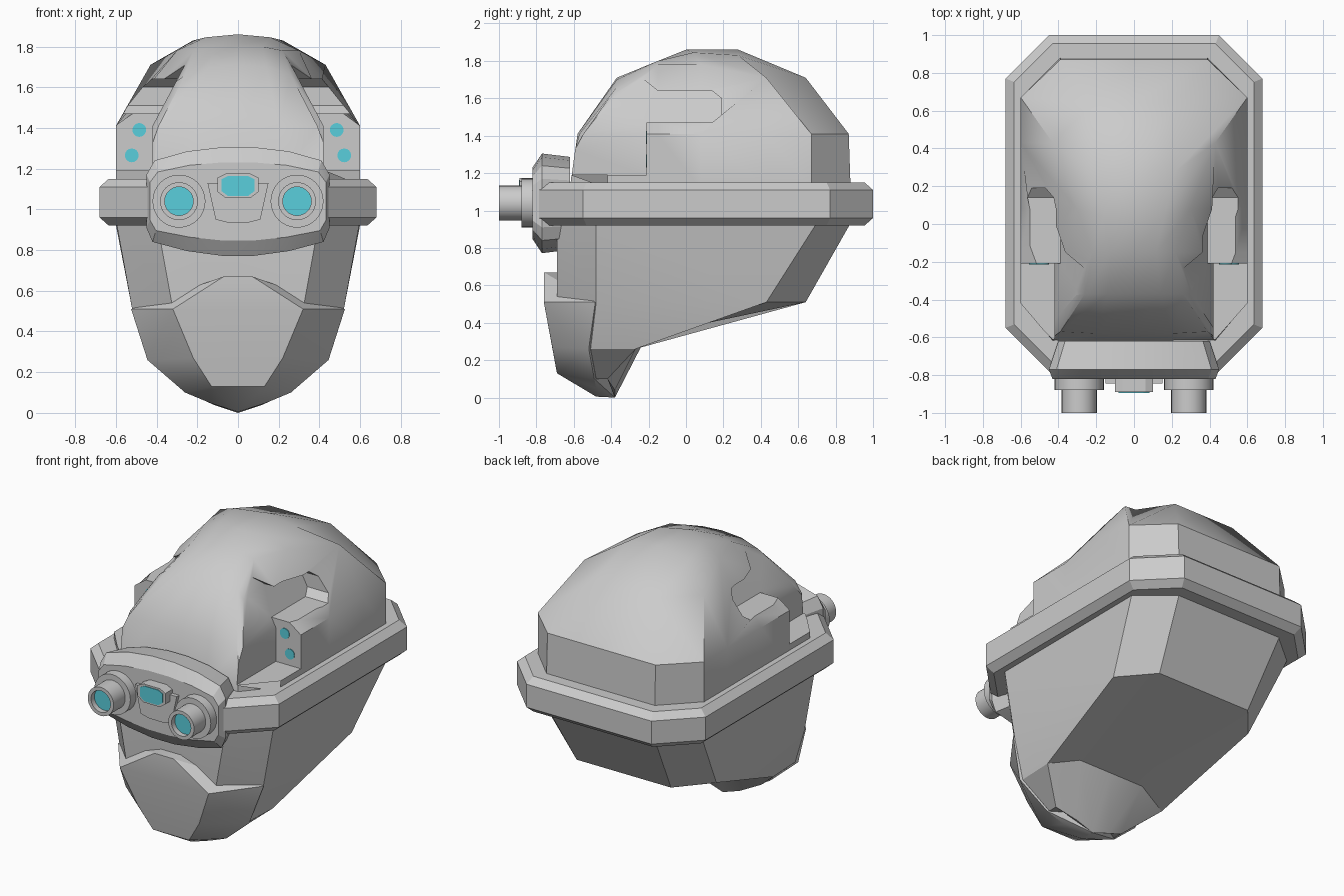
import bpy, bmesh, math
from mathutils import Vector

if "Cube" in bpy.data.objects:
    bpy.data.objects.remove(bpy.data.objects["Cube"])


def finish(name, bm, angle=25, color=None):
    bmesh.ops.remove_doubles(bm, verts=bm.verts, dist=0.0005)
    bmesh.ops.recalc_face_normals(bm, faces=bm.faces)
    me = bpy.data.meshes.new(name)
    bm.to_mesh(me)
    bm.free()
    ob = bpy.data.objects.new(name, me)
    bpy.context.collection.objects.link(ob)
    smooth(ob, angle)
    if color:
        me.materials.append(color)
    return ob


def smooth(ob, angle):
    ob.data.polygons.foreach_set("use_smooth", [True] * len(ob.data.polygons))
    ob.data.set_sharp_from_angle(angle=math.radians(angle))


def both(points):
    return [(s * x, y, z) for x, y, z in points for s in (1, -1)]


def loft(name, rows, angle):
    """Skin half-rows (running outward from x = 0), mirrored in x, and cap the ends."""
    bm = bmesh.new()
    full = [[(-x, y, z) for x, y, z in r[:0:-1]] + list(r) for r in rows]
    grid = [[bm.verts.new(p) for p in r] for r in full]
    for a, b in zip(grid, grid[1:]):
        for i in range(len(a) - 1):
            bm.faces.new((a[i], a[i + 1], b[i + 1], b[i]))
    bmesh.ops.remove_doubles(bm, verts=bm.verts, dist=0.0005)
    bmesh.ops.holes_fill(bm, edges=[e for e in bm.edges if e.is_boundary], sides=0)
    return finish(name, bm, angle)


def hull(name, points, angle=20, color=None):
    bm = bmesh.new()
    for p in set(points):
        bm.verts.new(p)
    r = bmesh.ops.convex_hull(bm, input=bm.verts)
    junk = {g for g in r["geom_interior"] + r["geom_unused"] if isinstance(g, bmesh.types.BMVert)}
    bmesh.ops.delete(bm, geom=list(junk), context='VERTS')
    bmesh.ops.dissolve_limit(bm, angle_limit=0.01, verts=bm.verts, edges=bm.edges)
    return finish(name, bm, angle, color)


def prism(name, profile, inner, s):
    """Side cutter: (y, z) profile from x = inner(z) out to x = 0.9."""
    bm = bmesh.new()
    a = [bm.verts.new((s * inner(z), y, z)) for y, z in profile]
    b = [bm.verts.new((s * 0.9, y, z)) for y, z in profile]
    bm.faces.new(a)
    bm.faces.new(b)
    n = len(a)
    for i in range(n):
        bm.faces.new((a[i], a[(i + 1) % n], b[(i + 1) % n], b[i]))
    return finish(name, bm)


def lathe(name, cx, cz, profile, n=32, color=None):
    """Revolve (radius, y) pairs around an axis along y."""
    bm = bmesh.new()
    rings = [[bm.verts.new((cx + r * math.cos(t), y, cz + r * math.sin(t)))
              for t in (2 * math.pi * k / n for k in range(n))] for r, y in profile]
    for a, b in zip(rings, rings[1:]):
        for k in range(n):
            bm.faces.new((a[k], a[(k + 1) % n], b[(k + 1) % n], b[k]))
    bm.faces.new(rings[0])
    bm.faces.new(rings[-1])
    return finish(name, bm, 30, color)


cyan = bpy.data.materials.new("cyan_glass")
cyan.diffuse_color = (0.1, 0.62, 0.72, 1)
cyan.use_nodes = True
cyan.node_tree.nodes["Principled BSDF"].inputs["Base Color"].default_value = cyan.diffuse_color

# Upper dome: centre, mid, ridge, wall top, wall bottom
B, W = 1.12, 1.41
dome = loft("upper_dome", [
    [(0, -.62, B), (.2, -.62, B), (.42, -.62, B), (.43, -.62, B), (.43, -.62, B)],
    [(0, -.58, W), (.2, -.58, W), (.39, -.57, W), (.43, -.6, 1.3), (.43, -.62, B)],
    [(0, -.37, 1.71), (.14, -.37, 1.70), (.26, -.37, 1.66), (.6, -.42, W), (.6, -.42, B)],
    [(0, -.15, 1.8), (.12, -.15, 1.8), (.22, -.15, 1.78), (.6, -.15, W), (.6, -.15, B)],
    [(0, 0, 1.86), (.16, .04, 1.845), (.3, .08, 1.78), (.6, .08, W), (.6, .08, B)],
    [(0, .28, 1.86), (.22, .28, 1.83), (.43, .43, 1.71), (.6, .43, W), (.6, .43, B)],
    [(0, .64, 1.71), (.22, .64, 1.71), (.6, .67, W), (.6, .67, W), (.6, .67, B)],
    [(0, .87, W)] + [(.39, .87, W)] * 3 + [(.39, .88, B)],
    [(0, .88, B)] + [(.39, .88, B)] * 4,
], 35)

# Side recesses with a hooked slot above each light pod
step = [(-.8, 1.19), (-.21, 1.19), (-.21, 1.42), (-.8, 1.42)]
slot = [(-.8, 1.41), (-.21, 1.41), (-.21, 1.47), (.14, 1.47), (.19, 1.51),
        (.19, 1.6), (.14, 1.64), (-.15, 1.64), (-.3, 1.76), (-.8, 1.76)]
for s in (1, -1):
    for profile, inner in ((step, lambda z: .42), (slot, lambda z: .42 - .53 * (z - 1.41))):
        cutter = prism("recess_cutter", profile, inner, s)
        cutter.hide_render = True
        mod = dome.modifiers.new("recess", 'BOOLEAN')
        mod.operation, mod.solver, mod.object = 'DIFFERENCE', 'EXACT', cutter
        bpy.context.view_layer.objects.active = dome
        bpy.ops.object.modifier_apply(modifier=mod.name)
        bpy.data.objects.remove(cutter)
smooth(dome, 35)

# Band around the head
ring = lambda d, z: both([(.45 - d * .4, 1 - d, z), (.68 - d, .77 - d * .4, z),
                          (.68 - d, -.55 + d * .4, z), (.44 - d * .4, -.79 + d, z)])
hull("head_band", ring(.045, .92) + ring(0, .96) + ring(0, 1.11) + ring(.045, 1.15), 15)

# Lower head and jaw
loft("lower_head", [
    [(0, -.69, .95), (.4, -.69, .95), (.6, -.48, .95), (.605, .71, .95), (.39, .89, .95), (0, .89, .95)],
    [(0, -.69, .51), (.32, -.69, .51), (.52, -.48, .51), (.52, .43, .51), (.34, .64, .51), (0, .64, .51)],
    [(0, -.66, .26), (.2, -.66, .26), (.43, -.51, .26), (.44, -.27, .26), (.24, -.21, .33), (0, -.21, .33)],
    [(0, -.6, .1), (.12, -.6, .1), (.25, -.48, .1), (.25, -.42, .1), (.12, -.38, .04), (0, -.38, .0)],
], 28)

# Chin guard
hull("chin_guard", both([
    (.07, -.76, .67), (.07, -.69, .67), (.32, -.76, .51), (.32, -.69, .51), (.525, -.485, .51),
    (.22, -.715, .27), (.445, -.52, .26), (.13, -.69, .13), (.26, -.49, .1),
    (.14, -.48, .05), (0, -.48, .005), (0, -.38, 0)]))

# Goggle body: back, rim and front outlines
rim = [(.08, 1.305), (.25, 1.285), (.41, 1.24), (.45, 1.17), (.45, .91), (.42, .84), (.25, .795), (.08, .772)]


def outline(y, sx, sz):
    return both([(x * sx, y, 1.04 + (z - 1.04) * sz) for x, z in rim])


hull("goggle_body", outline(-.62, .89, .93) + outline(-.77, 1, 1) + outline(-.82, .96, .72), 20)

# Eyepieces and their lenses
for side, s in (("right", 1), ("left", -1)):
    lathe(side + "_eyepiece", s * .29, 1.04, [(.13, -.78), (.13, -.88), (.093, -.88), (.093, -1),
                                              (.07, -1), (.07, -.955)])
    lathe(side + "_lens", s * .29, 1.04, [(.07, -.95), (.07, -.965)], color=cyan)
    # Pod lights
    for x, z in ((.485, 1.39), (.522, 1.265)):
        lathe(side + "_pod_light", s * x, z, [(.034, -.19), (.034, -.214)], 16, cyan)

# Centre sensor between the eyepieces
sensor = [(.06, 1.175), (.1, 1.155), (.1, 1.085), (.06, 1.055)]


def sensor_layer(y, k):
    return both([(x * k, y, 1.115 + (z - 1.115) * k) for x, z in sensor])


hull("sensor_housing", sensor_layer(-.8, 1) + sensor_layer(-.89, 1))
hull("sensor_glass", sensor_layer(-.88, .82) + sensor_layer(-.894, .82), color=cyan)
hull("sensor_mount", both([(x, y, z) for y in (-.8, -.845)
                           for x, z in ((.15, 1.13), (.13, 1.08), (.11, .95), (.05, .935))]))
